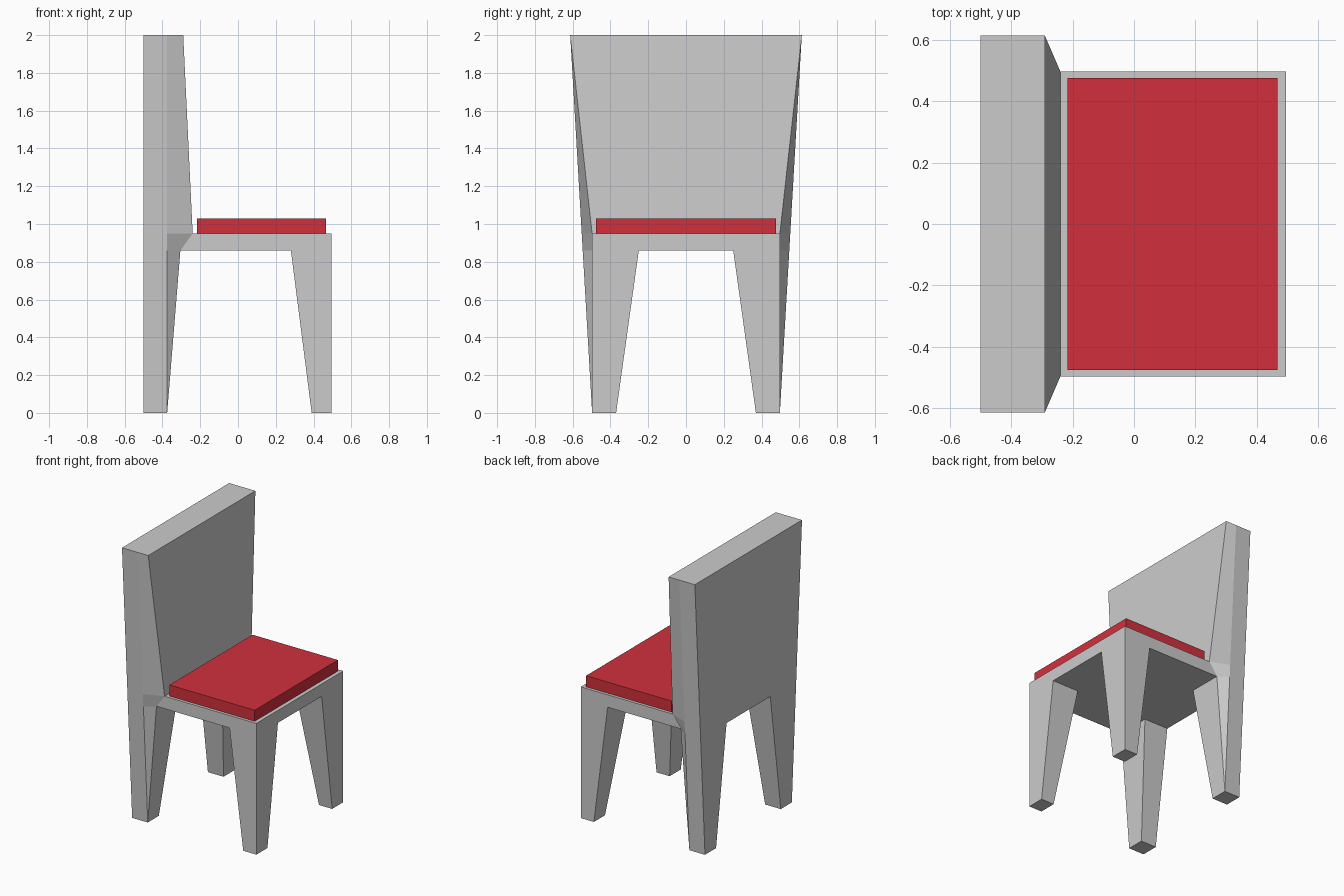
import bpy, bmesh
from itertools import product

if "Cube" in bpy.data.objects:
    bpy.data.objects.remove(bpy.data.objects["Cube"])


def finish(name, bm):
    mesh = bpy.data.meshes.new(name)
    bmesh.ops.remove_doubles(bm, verts=bm.verts[:], dist=1e-4)
    bmesh.ops.recalc_face_normals(bm, faces=bm.faces[:])
    bm.to_mesh(mesh)
    bm.free()
    obj = bpy.data.objects.new(name, mesh)
    bpy.context.collection.objects.link(obj)
    return obj


# Chair frame levels: feet, seat underside, seat top, back top
Z = [0, 0.86, 0.95, 2.0]
X = [[-0.5, -0.375, -0.375, 0.39, 0.495],
     [-0.5, -0.375, -0.305, 0.28, 0.495],
     [-0.5, -0.375, -0.24, 0.28, 0.495],
     [-0.5, -0.375, -0.29, 0.28, 0.495]]
Y_INNER = [0.37, 0.25, 0.25, 0.25]
SEAT_Y, TOP_Y = 0.497, 0.613


def point(i, j, k):
    if j in (1, 2):
        y = Y_INNER[k]
    elif i < 2 or k == 3:      # back widens towards the top
        y = SEAT_Y + (TOP_Y - SEAT_Y) * Z[k] / 2
    else:
        y = SEAT_Y
    return X[k][i], y if j > 1 else -y, Z[k]


# Solid cells: four legs, seat slab, backrest
cells = {(i, j, 0) for i in (0, 1, 3) for j in (0, 2)}
cells |= {(i, j, 1) for i in range(4) for j in range(3)}
cells |= {(i, j, 2) for i in (0, 1) for j in range(3)}

bm = bmesh.new()
verts = {}
for cell, axis, side in product(sorted(cells), range(3), (0, 1)):
    neighbour = list(cell)
    neighbour[axis] += 2 * side - 1
    if tuple(neighbour) in cells:
        continue
    corners = []
    for a, b in ((0, 0), (1, 0), (1, 1), (0, 1)):
        c = list(cell)
        c[axis] += side
        c[(axis + 1) % 3] += a
        c[(axis + 2) % 3] += b
        c = tuple(c)
        if c not in verts:
            verts[c] = bm.verts.new(point(*c))
        corners.append(verts[c])
    bm.faces.new(corners)
finish("chair_frame", bm)

# Seat cushion
bm = bmesh.new()
bmesh.ops.create_cube(bm, size=1)
bmesh.ops.scale(bm, vec=(0.684, 0.952, 0.08), verts=bm.verts)
bmesh.ops.translate(bm, vec=(0.125, 0, 0.99), verts=bm.verts)
cushion = finish("seat_cushion", bm)
red = bpy.data.materials.new("red_fabric")
red.diffuse_color = (0.64, 0.03, 0.045, 1)
red.use_nodes = True
red.node_tree.nodes["Principled BSDF"].inputs["Base Color"].default_value = red.diffuse_color
cushion.data.materials.append(red)
